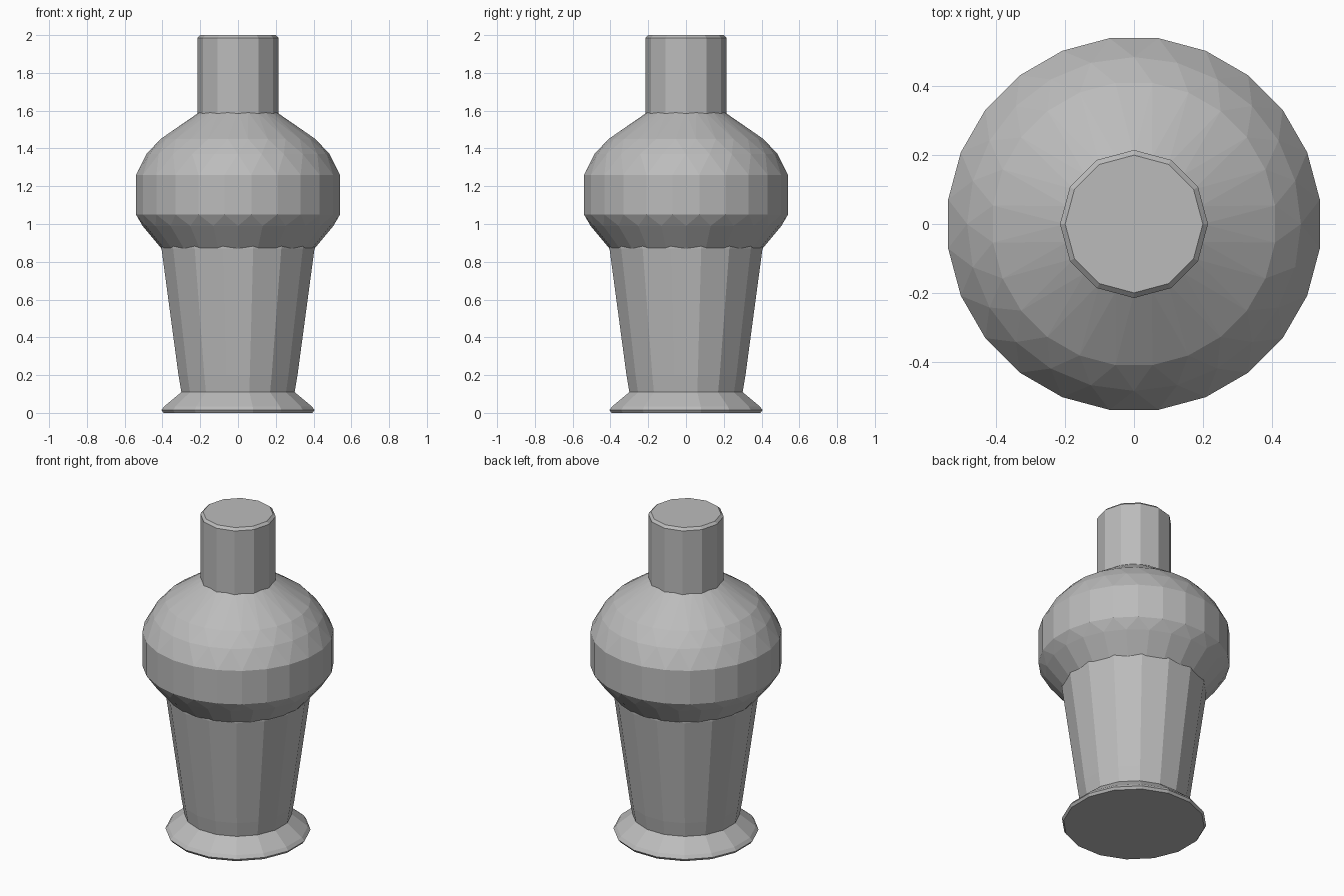
import bpy
import bmesh
import math

cube = bpy.data.objects.get("Cube")
if cube:
    bpy.data.objects.remove(cube, do_unlink=True)

grey = bpy.data.materials.new("plain grey")
grey.use_nodes = True
colour = (0.5, 0.5, 0.5, 1)
grey.diffuse_color = colour
grey.node_tree.nodes["Principled BSDF"].inputs["Base Color"].default_value = colour


def lathe(name, sides, profile, cap_bottom=False, cap_top=False):
    """Flat-faced turned part; profile holds (silhouette radius, height, turn in steps)."""
    bm = bmesh.new()
    step = 2 * math.pi / sides
    rings = []
    for radius, z, turn in profile:
        r = radius / math.cos(step / 2) if turn == 0.5 else radius
        rings.append([bm.verts.new((r * math.cos((i + turn) * step),
                                    r * math.sin((i + turn) * step), z))
                      for i in range(sides)])
    for k in range(len(rings) - 1):
        a, b = rings[k], rings[k + 1]
        shift = profile[k + 1][2] - profile[k][2]
        for i in range(sides):
            j = (i + 1) % sides
            if shift == 0:
                bm.faces.new((a[i], a[j], b[j], b[i]))
            elif shift > 0:
                bm.faces.new((a[i], a[j], b[i]))
                bm.faces.new((a[j], b[j], b[i]))
            else:
                bm.faces.new((a[i], b[j], b[i]))
                bm.faces.new((a[i], a[j], b[j]))
    if cap_bottom:
        bm.faces.new(rings[0][::-1])
    if cap_top:
        bm.faces.new(rings[-1])
    mesh = bpy.data.meshes.new(name)
    bm.to_mesh(mesh)
    bm.free()
    mesh.materials.append(grey)
    obj = bpy.data.objects.new(name, mesh)
    bpy.context.collection.objects.link(obj)
    return obj


# Flared foot and tapered lower body
lathe("foot_and_tapered_body", 16,
      [(0.395, 0, 0.5), (0.405, 0.015, 0.5), (0.39, 0.035, 0.5), (0.3, 0.11, 0.5),
       (0.315, 0.2, 0.5), (0.405, 0.87, 0.5), (0.405, 0.89, 0.5)], cap_bottom=True)

# Faceted bulb with a straight band around its widest part
lathe("bulb", 24,
      [(0.38, 0.87, 0), (0.405, 0.87, 0), (0.505, 0.99, 0), (0.54, 1.05, 0.5),
       (0.54, 1.26, 0.5), (0.485, 1.37, 0), (0.41, 1.45, 0.5), (0.2, 1.595, 0)])

# Twelve-sided neck with a softened rim
lathe("neck", 12,
      [(0.215, 1.57, 0), (0.215, 1.985, 0), (0.2, 2, 0)], cap_top=True)
